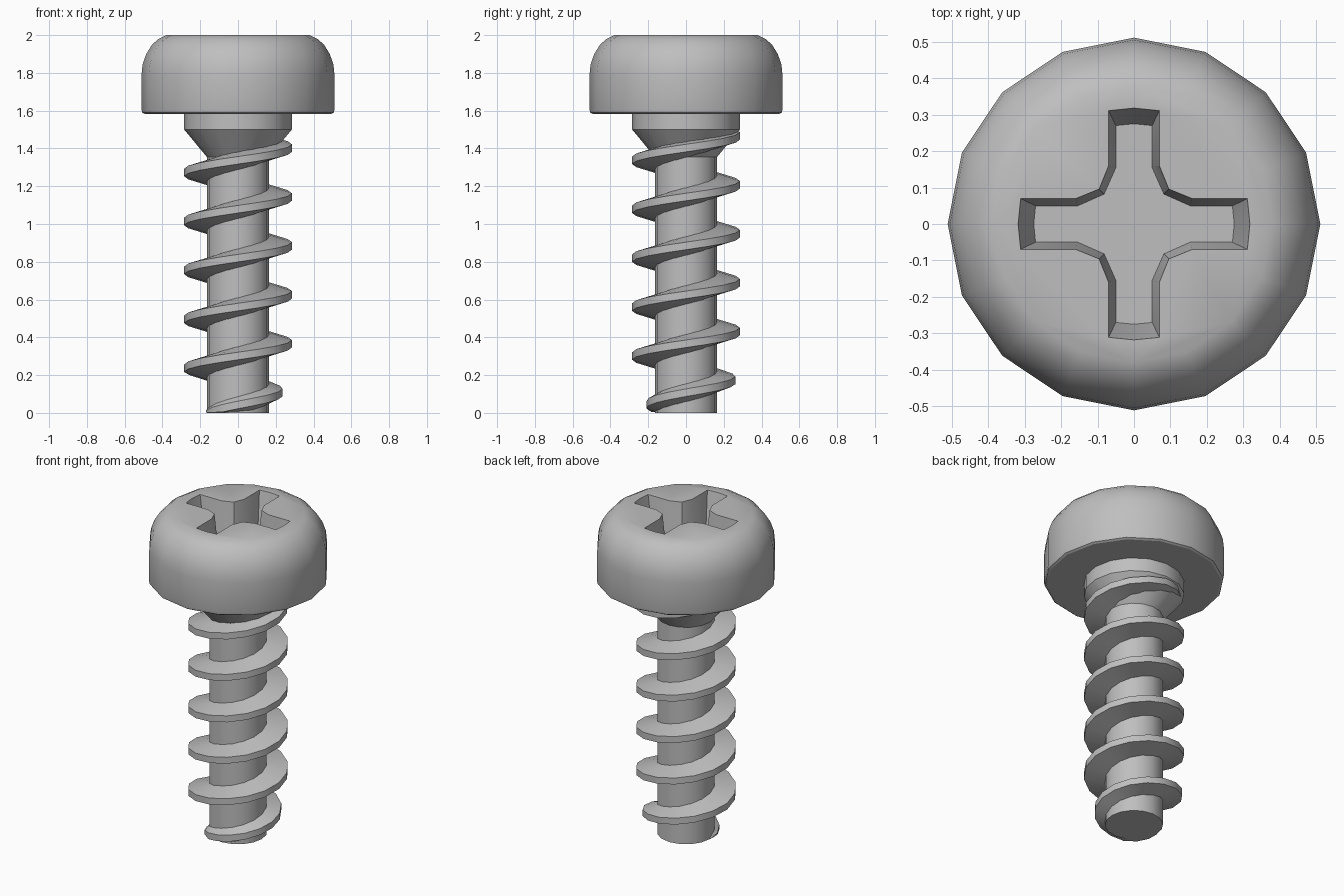
import bpy
import bmesh
from math import cos, sin, pi, tau, radians

SIDES = 16

cube = bpy.data.objects.get("Cube")
if cube:
    bpy.data.objects.remove(cube, do_unlink=True)

steel = bpy.data.materials.new("grey steel")
steel.use_nodes = True
COLOUR = (0.52, 0.52, 0.52, 1)
steel.diffuse_color = COLOUR
steel.node_tree.nodes["Principled BSDF"].inputs["Base Color"].default_value = COLOUR


def loft(name, rings):
    """Skin a list of equal point rings and cap both ends."""
    bm = bmesh.new()
    loops = [[bm.verts.new(p) for p in ring] for ring in rings]
    n = len(loops[0])
    for a, b in zip(loops, loops[1:]):
        for i in range(n):
            j = (i + 1) % n
            bm.faces.new((a[i], a[j], b[j], b[i]))
    bm.faces.new(loops[0][::-1])
    bm.faces.new(loops[-1])
    bmesh.ops.recalc_face_normals(bm, faces=bm.faces)
    mesh = bpy.data.meshes.new(name)
    bm.to_mesh(mesh)
    bm.free()
    mesh.materials.append(steel)
    obj = bpy.data.objects.new(name, mesh)
    bpy.context.collection.objects.link(obj)
    return obj


def activate(obj):
    bpy.ops.object.select_all(action='DESELECT')
    obj.select_set(True)
    bpy.context.view_layer.objects.active = obj


def smooth(obj):
    activate(obj)
    bpy.ops.object.shade_smooth_by_angle(angle=radians(30))


def turned(name, profile):
    """Lathe a radius/height profile around the z axis."""
    return loft(name, [[(r * cos(tau * i / SIDES), r * sin(tau * i / SIDES), z)
                        for i in range(SIDES)] for r, z in profile])


# Head with rounded upper edge
head = turned("head", [(0.495, 1.583), (0.507, 1.59), (0.511, 1.605), (0.511, 1.79),
                       (0.505, 1.845), (0.486, 1.90), (0.455, 1.95),
                       (0.42, 1.98), (0.38, 2.0)])


# Tapered cross recess, one arm repeated four times
def cross(arm, z):
    return [(x * cos(q * pi / 2) - y * sin(q * pi / 2),
             x * sin(q * pi / 2) + y * cos(q * pi / 2), z)
            for q in range(4) for x, y in arm]


floor = [(0.154, -0.05), (0.27, -0.05), (0.275, 0), (0.27, 0.05), (0.154, 0.05), (0.082, 0.082)]
rim = [(0.16, -0.07), (0.312, -0.07), (0.319, 0), (0.312, 0.07), (0.16, 0.07), (0.096, 0.096)]
cutter = loft("recess_cutter", [cross(floor, 1.8), cross(rim, 2.005)])
cutter.hide_render = True
cut = head.modifiers.new("recess", 'BOOLEAN')
cut.operation = 'DIFFERENCE'
cut.solver = 'EXACT'
cut.object = cutter
activate(head)
bpy.ops.object.modifier_apply(modifier=cut.name)
bpy.data.objects.remove(cutter, do_unlink=True)
smooth(head)

# Shank with its flared neck
smooth(turned("shank", [(0.165, 0), (0.165, 1.355), (0.285, 1.5), (0.285, 1.59)]))

# Helical thread: grows out of the core at the tip, sinks into the neck
PITCH = 0.259
START = SIDES // 2
END = START + int(SIDES * 5.95)
rings = []
for step in range(START, END + 1):
    angle = tau * step / SIDES
    z = 0.107 + PITCH * (step / SIDES - 1)
    grow = min(1, (step - START) / SIDES)
    r = 0.17 + 0.115 * grow ** 0.8
    if z > 1.47:
        r -= 0.6 * (z - 1.47)
    section = [(0.15, z - 0.052), (r, z - 0.02), (r, z + 0.02), (0.15, z + 0.052)]
    rings.append([(q * cos(angle), q * sin(angle), max(0.002, h)) for q, h in section])
smooth(loft("thread", rings))
